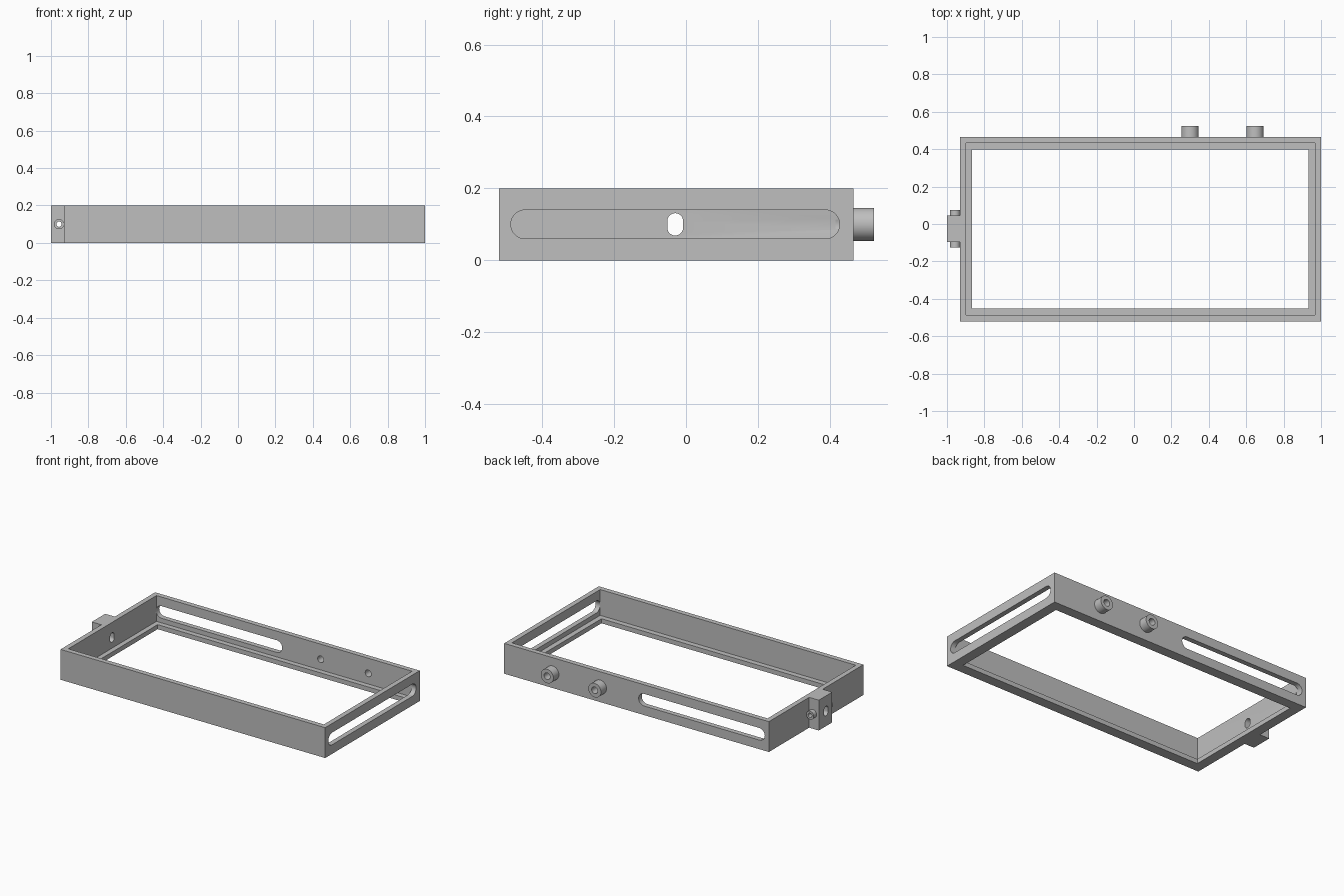
import bpy, bmesh, math
from mathutils import Vector

cube = bpy.data.objects.get("Cube")
if cube:
    bpy.data.objects.remove(cube, do_unlink=True)

grey = bpy.data.materials.new("plain grey")
grey.use_nodes = True
COLOUR = (0.52, 0.52, 0.52, 1)
grey.diffuse_color = COLOUR
grey.node_tree.nodes["Principled BSDF"].inputs["Base Color"].default_value = COLOUR

MID = 0.1  # height of all holes and bosses


def finish(name, bm):
    bmesh.ops.recalc_face_normals(bm, faces=bm.faces)
    mesh = bpy.data.meshes.new(name)
    bm.to_mesh(mesh)
    bm.free()
    mesh.materials.append(grey)
    obj = bpy.data.objects.new(name, mesh)
    bpy.context.collection.objects.link(obj)
    return obj


def box(name, low, high):
    low, high = Vector(low), Vector(high)
    bm = bmesh.new()
    bmesh.ops.create_cube(bm, size=1)
    for v in bm.verts:
        v.co = (low + high) / 2 + v.co * (high - low)
    return finish(name, bm)


def rod(name, axis, centre, radius, start, end, stretch=0, upright=False, steps=24):
    """Round or slot-shaped prism along x or y, centred at height MID."""
    bm = bmesh.new()
    ring = []
    for side in (1, -1):
        for i in range(steps + 1):
            a = math.pi * (i / steps - 0.5)
            u = side * (radius * math.cos(a) + stretch)
            v = side * radius * math.sin(a)
            if upright:
                u, v = -v, u
            u += centre
            co = (start, u, MID + v) if axis == "x" else (u, start, MID + v)
            ring.append(bm.verts.new(co))
    face = bm.faces.new(ring)
    moved = bmesh.ops.extrude_face_region(bm, geom=[face])["geom"]
    shift = (end - start, 0, 0) if axis == "x" else (0, end - start, 0)
    bmesh.ops.translate(bm, vec=shift,
                        verts=[g for g in moved if isinstance(g, bmesh.types.BMVert)])
    bmesh.ops.remove_doubles(bm, verts=bm.verts, dist=1e-5)
    return finish(name, bm)


def cut(obj, cutters):
    bpy.context.view_layer.objects.active = obj
    for c in cutters:
        c.hide_render = True
        mod = obj.modifiers.new("cut", "BOOLEAN")
        mod.operation, mod.solver, mod.object = "DIFFERENCE", "EXACT", c
        bpy.ops.object.modifier_apply(modifier=mod.name)


# Rectangular frame and the block on its right side
frame = box("frame", (-0.93, -0.52, 0), (1, 0.465, 0.2))
block = box("hinge_block", (-1, -0.095, 0), (-0.93, 0.045, 0.2))

# Round bosses: two on the back wall, one on each end of the block
boss_xs = (0.30, 0.647)
back_bosses = [rod(f"back_boss_{i}", "y", x, 0.046, 0.465, 0.523)
               for i, x in enumerate(boss_xs)]
BORE_X = -0.957
block_bosses = [rod("block_boss_front", "y", BORE_X, 0.027, -0.125, -0.095),
                rod("block_boss_back", "y", BORE_X, 0.027, 0.045, 0.075)]

# Cutters: pocket above the inner lip, opening, long slots and holes
pocket = box("cut_pocket", (-0.897, -0.487, 0.03), (0.967, 0.432, 0.3))
opening = box("cut_opening", (-0.865, -0.452, -0.1), (0.933, 0.398, 0.1))
side_slot = rod("cut_side_slot", "x", -0.03, 0.04, 0.95, 1.1, stretch=0.417)
back_slot = rod("cut_back_slot", "y", -0.44, 0.04, 0.415, 0.55, stretch=0.42)
side_hole = rod("cut_side_hole", "x", -0.03, 0.022, -1.1, -0.88,
                stretch=0.009, upright=True)
back_holes = [rod(f"cut_back_hole_{i}", "y", x, 0.022, 0.415, 0.6)
              for i, x in enumerate(boss_xs)]
bore = rod("cut_bore", "y", BORE_X, 0.014, -0.2, 0.2)

cut(frame, [pocket, opening, side_slot, back_slot, side_hole] + back_holes)
cut(block, [side_hole, bore])
for boss, hole in zip(back_bosses, back_holes):
    cut(boss, [hole])
for boss in block_bosses:
    cut(boss, [bore])

for c in [pocket, opening, side_slot, back_slot, side_hole, bore] + back_holes:
    bpy.data.objects.remove(c, do_unlink=True)

# Smooth round walls, crisp edges
bpy.ops.object.select_all(action="DESELECT")
for obj in [frame, block] + back_bosses + block_bosses:
    obj.select_set(True)
bpy.context.view_layer.objects.active = frame
bpy.ops.object.shade_smooth_by_angle(angle=math.radians(30))
